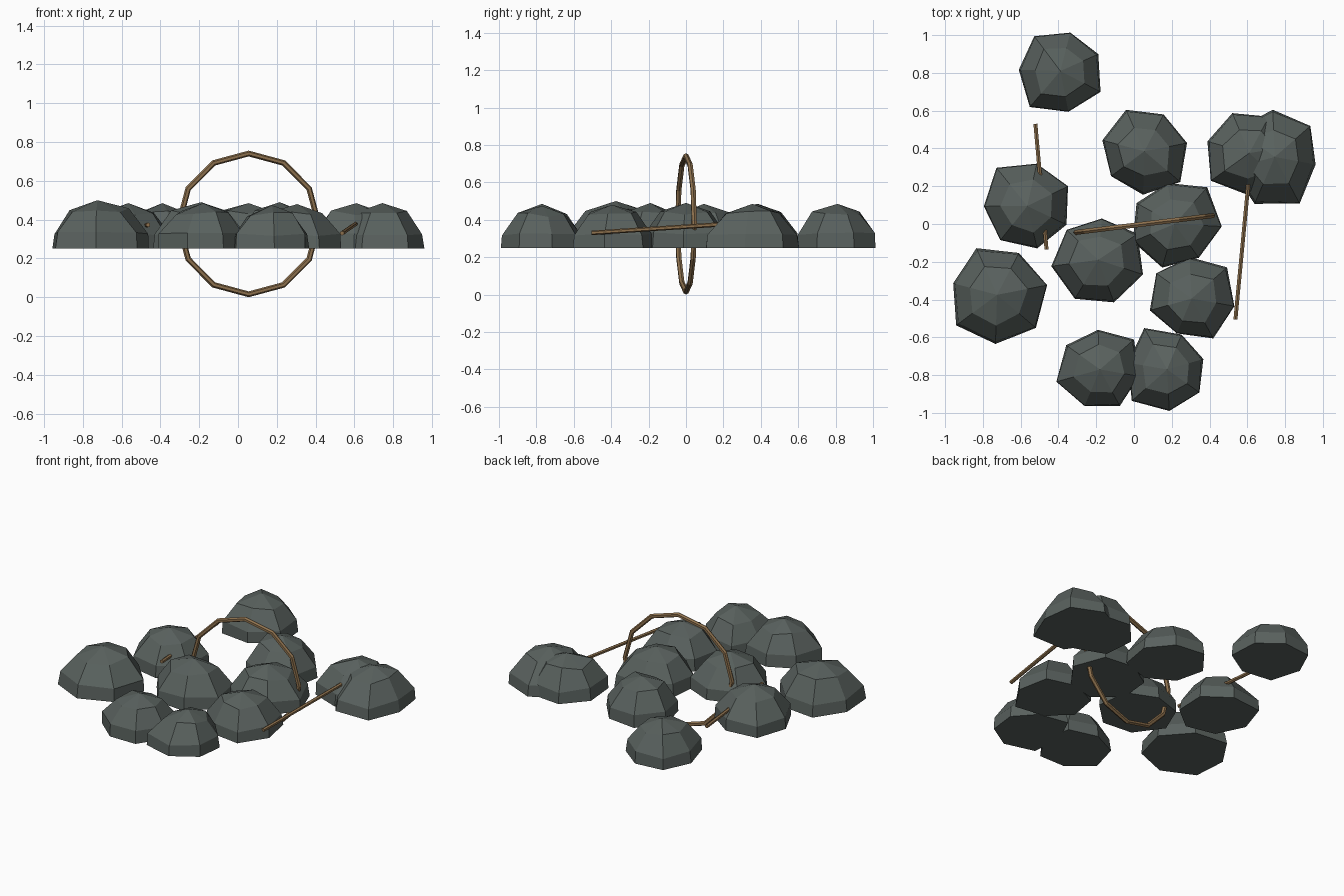
import bpy, bmesh, math, random
from mathutils import Vector

if "Cube" in bpy.data.objects:
    bpy.data.objects.remove(bpy.data.objects["Cube"])

random.seed(4)


def material(name, rgb):
    m = bpy.data.materials.new(name)
    m.diffuse_color = (*rgb, 1)
    m.use_nodes = True
    m.node_tree.nodes["Principled BSDF"].inputs["Base Color"].default_value = m.diffuse_color
    return m


STONE = material("grey_stone", (0.10, 0.12, 0.112))
WOOD = material("brown_wood", (0.27, 0.165, 0.075))
FLOOR = 0.25  # flat underside height of all stones


def stone(index, x, y, height, start, radii):
    """Seven-sided faceted dome: base, shoulder ring, upper ring and apex."""
    bm = bmesh.new()
    rings = []
    for scale, level, jitter in ((1.0, 0.0, 0.0), (0.965, 0.32, 0.025), (0.6, 0.79, 0.04)):
        ring = []
        for i, r in enumerate(radii):
            a = math.radians(start + i * 360 / 7)
            d = r * 0.01 * (scale + random.uniform(-jitter, jitter))
            z = FLOOR + height * level + random.uniform(-jitter, jitter) * 0.3
            ring.append(bm.verts.new((x + d * math.cos(a), y + d * math.sin(a), z)))
        rings.append(ring)
    apex = bm.verts.new((x, y, FLOOR + height))
    bm.faces.new(rings[0])
    for i in range(7):
        j = (i + 1) % 7
        for lo, hi in zip(rings, rings[1:]):
            bm.faces.new((lo[i], lo[j], hi[j], hi[i]))
        bm.faces.new((rings[2][i], rings[2][j], apex))
    bmesh.ops.recalc_face_normals(bm, faces=bm.faces)
    me = bpy.data.meshes.new(f"stone_{index}")
    bm.to_mesh(me)
    bm.free()
    me.materials.append(STONE)
    bpy.context.collection.objects.link(bpy.data.objects.new(f"stone_{index}", me))


def stick(name, a, b, radius):
    """Thin six-sided rod between two points."""
    a, b = Vector(a), Vector(b)
    bpy.ops.mesh.primitive_cylinder_add(vertices=6, radius=radius, depth=(b - a).length,
                                        location=(a + b) / 2)
    ob = bpy.context.object
    ob.rotation_euler = (b - a).to_track_quat('Z', 'Y').to_euler()
    ob.name = name
    ob.data.materials.append(WOOD)


# Stones: x, y, height, first corner angle, corner radii in hundredths
STONES = [
    (-0.39, 0.81, 0.235, 24, (22, 21, 23, 22, 25, 22, 24)),
    (0.055, 0.385, 0.235, 11, (23, 22, 24, 23, 22, 23, 25)),
    (0.745, 0.355, 0.235, 41, (25, 25, 25, 24, 27, 28, 22)),
    (0.61, 0.375, 0.235, 10, (22, 22, 23, 23, 25, 22, 22)),
    (-0.565, 0.095, 0.235, 26, (24, 23, 26, 23, 23, 23, 23)),
    (0.215, 0.0, 0.24, -3, (25, 26, 22, 23, 24, 24, 22)),
    (-0.19, -0.19, 0.24, -18, (25, 25, 22, 23, 25, 24, 24)),
    (0.305, -0.395, 0.23, -10, (23, 25, 22, 23, 23, 20, 24)),
    (-0.725, -0.375, 0.25, 11, (27, 25, 27, 24, 27, 26, 27)),
    (-0.18, -0.77, 0.235, -10, (21, 24, 21, 22, 24, 21, 22)),
    (0.175, -0.77, 0.225, 16, (20, 20, 25, 21, 25, 22, 21)),
]
for n, s in enumerate(STONES, 1):
    stone(n, *s)

# Upright wooden hoop through the middle of the pile
bpy.ops.mesh.primitive_torus_add(major_segments=12, minor_segments=6, major_radius=0.363,
                                 minor_radius=0.015, location=(0.055, 0, 0.378),
                                 rotation=(math.radians(90), 0, math.radians(7)))
hoop = bpy.context.object
hoop.name = "wooden_hoop"
hoop.data.materials.append(WOOD)

# Loose sticks lying among the stones
stick("right_stick", (0.537, -0.505, 0.33), (0.605, 0.21, 0.377), 0.012)
stick("left_stick", (-0.522, 0.53, 0.36), (-0.463, -0.135, 0.373), 0.012)
